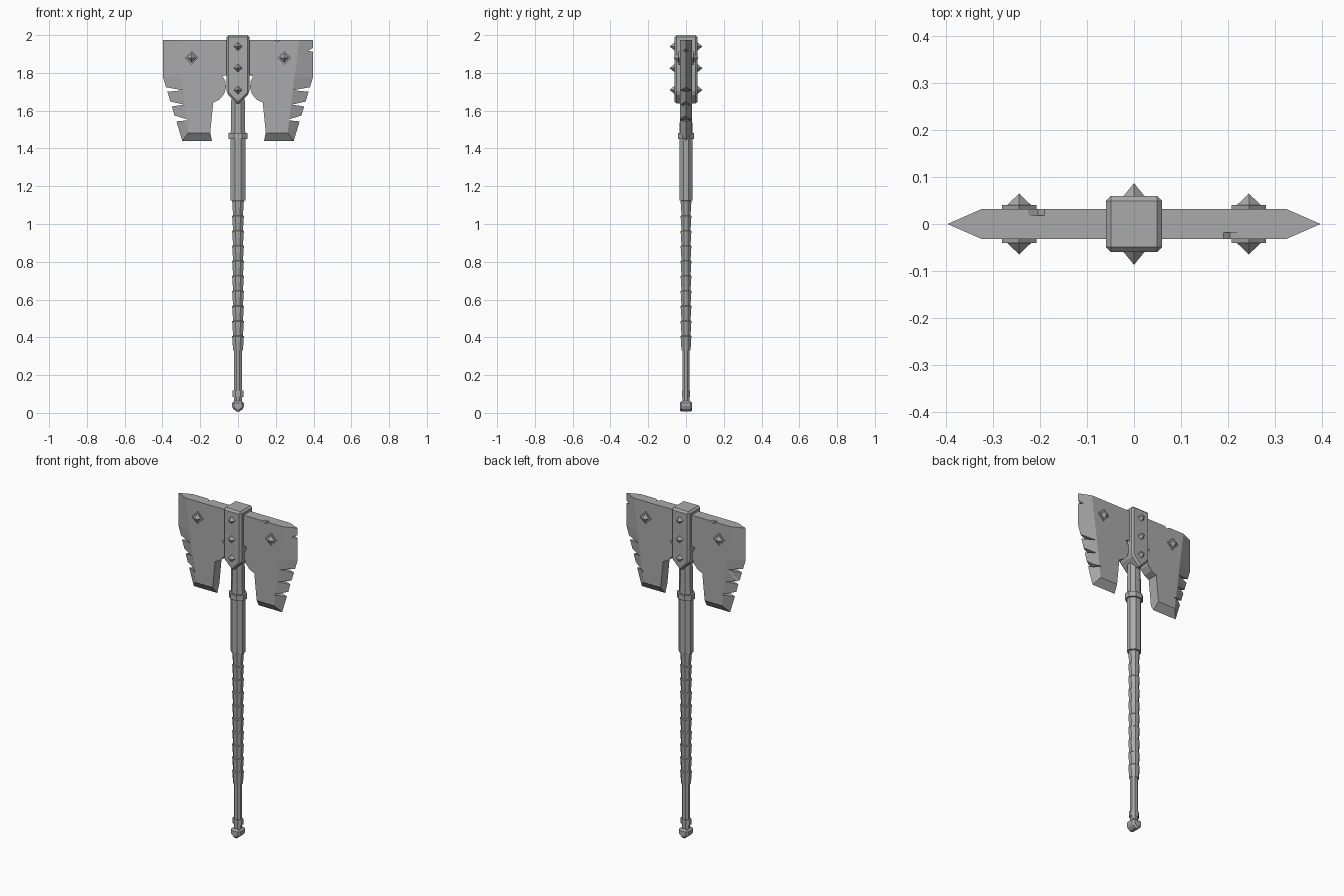
import bpy, bmesh, math
from mathutils import Matrix

if "Cube" in bpy.data.objects:
    bpy.data.objects.remove(bpy.data.objects["Cube"])

steel = bpy.data.materials.new("grey_steel")
steel.use_nodes = True
grey = (0.4, 0.4, 0.4, 1)
steel.diffuse_color = grey
steel.node_tree.nodes["Principled BSDF"].inputs["Base Color"].default_value = grey


def finish(bm, name):
    bmesh.ops.recalc_face_normals(bm, faces=bm.faces)
    mesh = bpy.data.meshes.new(name)
    bm.to_mesh(mesh)
    bm.free()
    obj = bpy.data.objects.new(name, mesh)
    mesh.materials.append(steel)
    bpy.context.collection.objects.link(obj)
    return obj


def prism(name, outline, y0, y1, bevel=0):
    """Extrude an x-z outline along y."""
    bm = bmesh.new()
    front = [bm.verts.new((x, y0, z)) for x, z in outline]
    back = [bm.verts.new((x, y1, z)) for x, z in outline]
    bm.faces.new(front)
    bm.faces.new(back[::-1])
    for i in range(len(outline)):
        j = (i + 1) % len(outline)
        bm.faces.new((front[i], back[i], back[j], front[j]))
    if bevel:
        bmesh.ops.bevel(bm, geom=bm.edges[:], offset=bevel, segments=1,
                        affect='EDGES', profile=0.5)
    return finish(bm, name)


def lathe(name, profile, depth=1.0, sides=8):
    """Faceted turned part from (half width, z) pairs."""
    bm = bmesh.new()
    k = 1 / math.cos(math.pi / sides)
    rings = []
    for r, z in profile:
        angles = [(i + 0.5) * 2 * math.pi / sides for i in range(sides)]
        rings.append([bm.verts.new((r * k * math.cos(a), r * k * depth * math.sin(a), z))
                      for a in angles])
    for low, high in zip(rings, rings[1:]):
        for i in range(sides):
            j = (i + 1) % sides
            bm.faces.new((low[i], low[j], high[j], high[i]))
    bm.faces.new(rings[0])
    bm.faces.new(rings[-1])
    return finish(bm, name)


def cut(obj, cutter):
    mod = obj.modifiers.new("cut", 'BOOLEAN')
    mod.operation = 'DIFFERENCE'
    mod.solver = 'EXACT'
    mod.object = cutter
    bpy.context.view_layer.objects.active = obj
    bpy.ops.object.modifier_apply(modifier=mod.name)
    bpy.data.objects.remove(cutter)


def blade(name, s):
    """Axe blade with a sharpened outer edge and a round inner bite."""
    t = 0.032
    ridge = [(0.325, 1.975), (0.298, 1.77), (0.263, 1.483), (0.147, 1.483)]
    edge = [(0.398, 1.975), (0.398, 1.78), (0.295, 1.44), (0.138, 1.44)]
    bite = []
    for i in range(10):
        a = math.radians(-104 - i * 213 / 9)
        bite.append((0.153 + 0.09 * math.cos(a), 1.73 + 0.09 * math.sin(a)))
    outline = ridge + bite + [(0, 1.79), (0, 1.975)]
    bm = bmesh.new()
    front = [bm.verts.new((s * x, -t, z)) for x, z in outline]
    back = [bm.verts.new((s * x, t, z)) for x, z in outline]
    rim = [bm.verts.new((s * x, 0, z)) for x, z in edge]
    bm.faces.new(front)
    bm.faces.new(back[::-1])
    n = len(outline)
    for i in range(n):
        j = (i + 1) % n
        if i < 3:
            bm.faces.new((front[i], front[j], rim[j], rim[i]))
            bm.faces.new((back[i], back[j], rim[j], rim[i]))
        else:
            bm.faces.new((front[i], front[j], back[j], back[i]))
    for i in (0, 3):
        bm.faces.new((front[i], back[i], rim[i]))
    return finish(bm, name)


def notch(obj, s, apex, top, bottom):
    """Wedge cut from the slanted outer edge inwards to the apex."""
    pts = [apex]
    for z in (top, bottom):
        x = 0.398 - max(0, 1.78 - z) * 0.303
        pts.append((apex[0] + 1.3 * (x - apex[0]), apex[1] + 1.3 * (z - apex[1])))
    cut(obj, prism("notch_cutter", [(s * x, z) for x, z in pts], -0.1, 0.1))


def stud(name, x, z, side, base, r, tip):
    """Diamond pyramid on the front (-1) or back (1)."""
    bm = bmesh.new()
    h = tip - base
    place = Matrix.Translation((x, side * (base + h / 2), z)) @ \
        Matrix.Rotation(-side * math.pi / 2, 4, 'X')
    bmesh.ops.create_cone(bm, cap_ends=True, segments=4, radius1=r, radius2=0,
                          depth=h, matrix=place)
    return finish(bm, name)


# Blades with broken teeth and nicks
for s, label in ((1, "left"), (-1, "right")):
    b = blade(label + "_blade", s)
    notch(b, s, (0.293, 1.708), 1.724, 1.70)
    notch(b, s, (0.286, 1.632), 1.648, 1.622)
    notch(b, s, (0.258, 1.55), 1.574, 1.543)
    if s > 0:
        notch(b, s, (0.37, 1.917), 1.932, 1.912)
    nick = [(s * 0.185, 1.98), (s * 0.235, 1.98), (s * 0.205, 1.964)]
    cut(b, prism("nick_cutter", nick, -s * 0.05, -s * 0.018))

    # Blade studs on diamond plates
    for side in (-1, 1):
        r = 0.037
        x, z = s * 0.245, 1.88
        diamond = [(x + r, z), (x, z + r), (x - r, z), (x, z - r)]
        prism(label + "_stud_plate", diamond, side * 0.03, side * 0.04)
        stud(label + "_blade_stud", x, z, side, 0.04, 0.026, 0.065)

# Head block with its three studs on each face
prism("head_block", [(-0.06, 2.0), (0.06, 2.0), (0.06, 1.692), (0, 1.63), (-0.06, 1.692)],
      -0.06, 0.06, bevel=0.011)
for side in (-1, 1):
    for z in (1.94, 1.825, 1.71):
        stud("head_stud", 0, z, side, 0.059, 0.023, 0.087)

# Handle: upper shaft, collar, wrapped grip, lower shaft
lathe("upper_shaft", [(0.039, 1.125), (0.039, 1.45), (0.035, 1.70)], 0.88)
lathe("upper_collar", [(0.049, 1.45), (0.049, 1.483)], 0.86)
bands = 10
step = (1.125 - 0.33) / bands
grip = []
for i in range(bands):
    z = 0.33 + i * step
    grip += [(0.026, z), (0.031, z + step - 0.004)]
lathe("wrapped_grip", grip + [(0.026, 1.126)], 0.92)
lathe("lower_shaft", [(0.022, 0.04), (0.022, 0.34)], 0.9)
lathe("lower_collar", [(0.029, 0.085), (0.029, 0.118)], 0.75)

# Pommel
prism("pommel", [(-0.032, 0.062), (0.032, 0.062), (0.032, 0.026), (0, 0), (-0.032, 0.026)],
      -0.033, 0.033, bevel=0.01)
